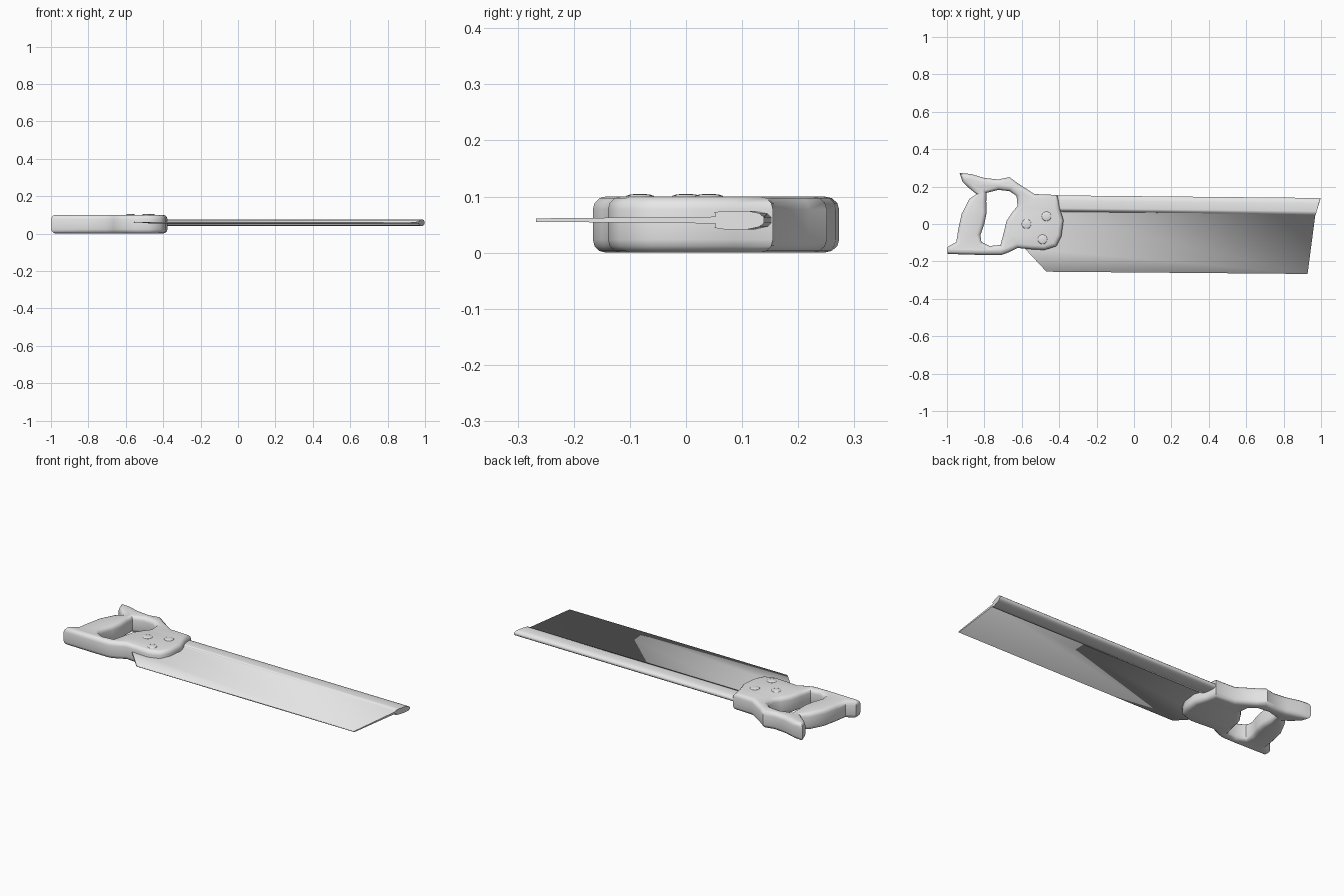
import bpy
import bmesh
from mathutils import Vector

cube = bpy.data.objects.get("Cube")
if cube:
    bpy.data.objects.remove(cube, do_unlink=True)

grey = bpy.data.materials.new("light_grey")
grey.use_nodes = True
grey.diffuse_color = (0.8, 0.8, 0.8, 1)
grey.node_tree.nodes["Principled BSDF"].inputs["Base Color"].default_value = (0.8, 0.8, 0.8, 1)


def add_mesh(name, bm):
    bmesh.ops.recalc_face_normals(bm, faces=bm.faces)
    mesh = bpy.data.meshes.new(name)
    bm.to_mesh(mesh)
    bm.free()
    mesh.materials.append(grey)
    obj = bpy.data.objects.new(name, mesh)
    bpy.context.collection.objects.link(obj)
    return obj


def select_only(obj):
    bpy.ops.object.select_all(action='DESELECT')
    obj.select_set(True)
    bpy.context.view_layer.objects.active = obj


# Handle: outer outline and finger hole, extruded with rounded edges
outline = [(-.933, .273), (-.87, .267), (-.80, .246), (-.725, .238), (-.666, .251),
           (-.623, .219), (-.532, .16), (-.409, .155), (-.398, .086), (-.377, .021),
           (-.388, -.064), (-.414, -.118), (-.479, -.139), (-.55, -.135), (-.623, -.128),
           (-.665, -.15), (-.709, -.166), (-.80, -.166), (-.998, -.16), (-.998, -.123),
           (-.95, -.096), (-.94, -.03), (-.922, .053), (-.88, .134), (-.842, .16),
           (-.88, .19), (-.917, .225)]
hole = [(-.789, .166), (-.725, .182), (-.666, .176), (-.628, .15), (-.623, .096),
        (-.65, .064), (-.682, .016), (-.698, -.053), (-.714, -.112), (-.773, -.118),
        (-.816, -.096), (-.821, -.059), (-.80, 0), (-.788, .06), (-.79, .12)]
curve = bpy.data.curves.new("handle", 'CURVE')
curve.dimensions = '2D'
curve.fill_mode = 'BOTH'
curve.extrude = .027
curve.bevel_depth = .023
curve.bevel_resolution = 2
curve.offset = -.023
for loop in (outline, hole):
    spline = curve.splines.new('POLY')
    spline.points.add(len(loop) - 1)
    for point, (x, y) in zip(spline.points, loop):
        point.co = (x, y, 0, 1)
    spline.use_cyclic_u = True
handle = bpy.data.objects.new("handle", curve)
handle.location.z = .05
bpy.context.collection.objects.link(handle)
select_only(handle)
bpy.ops.object.convert(target='MESH')
handle = bpy.context.object
handle.data.materials.clear()
handle.data.materials.append(grey)
bm = bmesh.new()
bm.from_mesh(handle.data)
bmesh.ops.remove_doubles(bm, verts=bm.verts, dist=.0005)
bm.to_mesh(handle.data)
bm.free()
bpy.ops.object.shade_smooth_by_angle(angle=.8)

# Blade and stiffening spine: one section lofted from the handle to the toe.
# Each row is left x, left y, right x, right y, half thickness.
mid_z = .058
rows = [(-.468, -.255, .928, -.267, .003),
        (-.50, .068, .97, .053, .006),
        (-.43, .066, .972, .051, .014),
        (-.43, .085, .977, .068, .0165),
        (-.43, .125, .988, .110, .0165),
        (-.43, .146, .995, .131, .012),
        (-.43, .153, .998, .139, .005)]
section = [(r, 1) for r in rows] + [(r, -1) for r in reversed(rows)]
bm = bmesh.new()
left = [bm.verts.new((r[0], r[1], mid_z + s * r[4])) for r, s in section]
right = [bm.verts.new((r[2], r[3], mid_z + s * r[4])) for r, s in section]
n = len(section)
for i in range(n):
    j = (i + 1) % n
    bm.faces.new((left[i], left[j], right[j], right[i]))
caps = [bm.faces.new(left), bm.faces.new(right)]
# Angled heel corner where the blade enters the handle
for a, b in ((0, 1), (n - 1, n - 2)):
    edge = bm.edges.get((left[a], left[b]))
    new_edge, vert = bmesh.utils.edge_split(edge, left[a], .4)
    vert.co = Vector((-.585, -.13, vert.co.z))
for face in bm.faces:
    face.smooth = face not in caps
for cap in caps:
    for edge in cap.edges:
        edge.smooth = False
add_mesh("blade_and_spine", bm)

# Three low domed screw heads on the upper cheek
for i, (x, y) in enumerate([(-.468, .041), (-.575, 0), (-.489, -.082)]):
    bm = bmesh.new()
    bmesh.ops.create_uvsphere(bm, u_segments=16, v_segments=8, radius=.026)
    bmesh.ops.scale(bm, vec=(1, 1, .2), verts=bm.verts)
    bmesh.ops.translate(bm, vec=(x, y, .0995), verts=bm.verts)
    screw = add_mesh(f"screw_{i + 1}", bm)
    select_only(screw)
    bpy.ops.object.shade_smooth()
